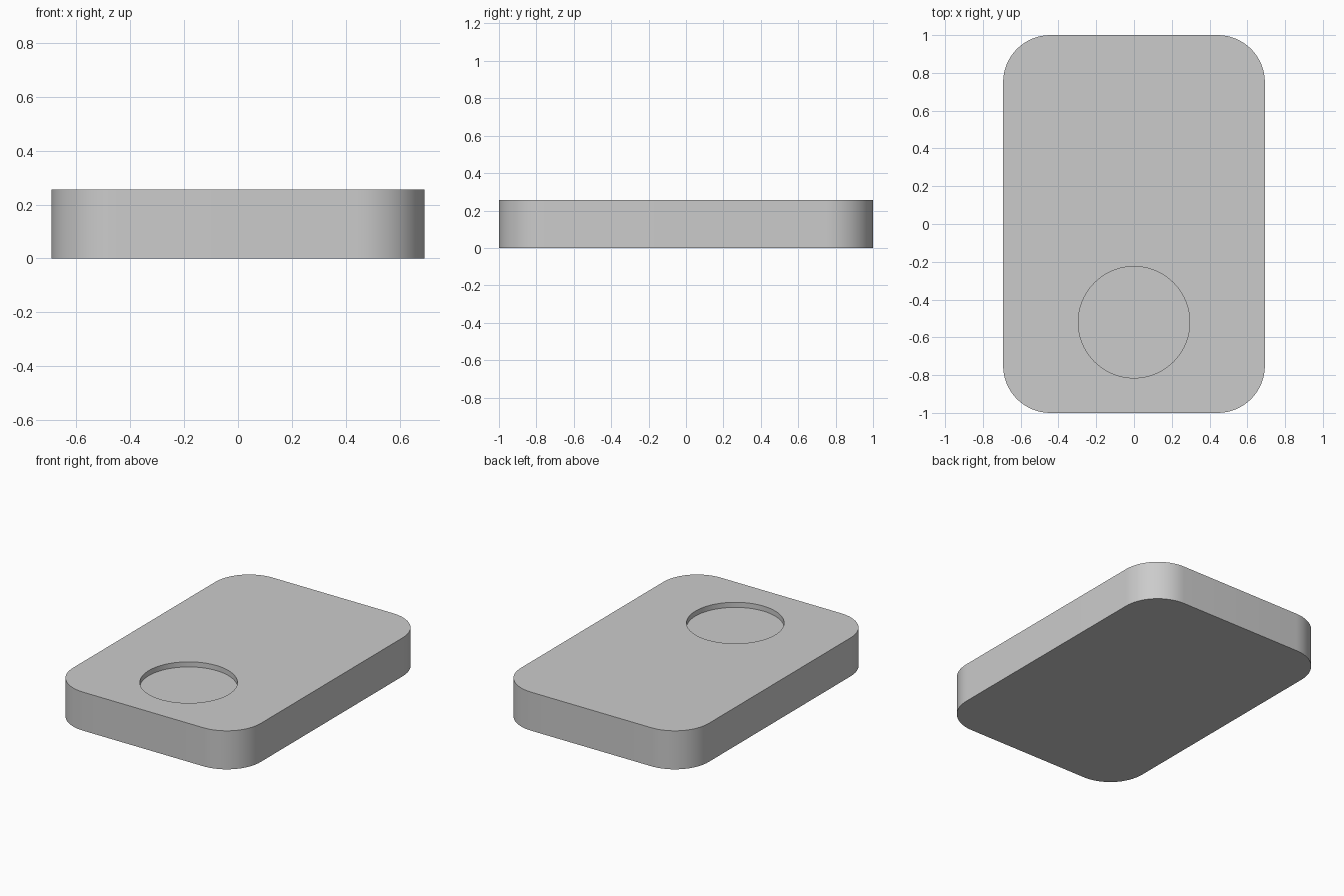
import bpy

if "Cube" in bpy.data.objects:
    bpy.data.objects.remove(bpy.data.objects["Cube"])

W, L, H = 1.386, 2.0, 0.257   # slab size
CORNER = 0.25                 # plan corner radius
DISH_R, DISH_Y, DISH_DEPTH = 0.295, -0.52, 0.034


def apply_modifiers(obj):
    bpy.context.view_layer.objects.active = obj
    for m in list(obj.modifiers):
        bpy.ops.object.modifier_apply(modifier=m.name)


# Slab body with rounded vertical edges
bpy.ops.mesh.primitive_cube_add(size=1, location=(0, 0, H / 2))
body = bpy.context.object
body.name = "body"
body.scale = (W, L, H)
bpy.ops.object.transform_apply(location=True, scale=True)
weights = body.data.attributes.new("bevel_weight_edge", 'FLOAT', 'EDGE')
for e in body.data.edges:
    a, b = (body.data.vertices[i].co for i in e.vertices)
    weights.data[e.index].value = 1.0 if abs(a.z - b.z) > H / 2 else 0.0
bevel = body.modifiers.new("round_corners", 'BEVEL')
bevel.limit_method = 'WEIGHT'
bevel.width = CORNER
bevel.segments = 16
bevel.use_clamp_overlap = False
apply_modifiers(body)

# Shallow round recess in the top
bpy.ops.mesh.primitive_cylinder_add(vertices=96, radius=DISH_R, depth=0.2,
                                    location=(0, DISH_Y, H - DISH_DEPTH + 0.1))
cutter = bpy.context.object
cutter.name = "recess_cutter"
cutter.hide_render = True
cut = body.modifiers.new("recess", 'BOOLEAN')
cut.operation = 'DIFFERENCE'
cut.solver = 'EXACT'
cut.object = cutter
apply_modifiers(body)
bpy.data.objects.remove(cutter, do_unlink=True)

# Smooth curved walls, crisp rims
bpy.ops.object.select_all(action='DESELECT')
body.select_set(True)
bpy.context.view_layer.objects.active = body
bpy.ops.object.shade_smooth_by_angle()
